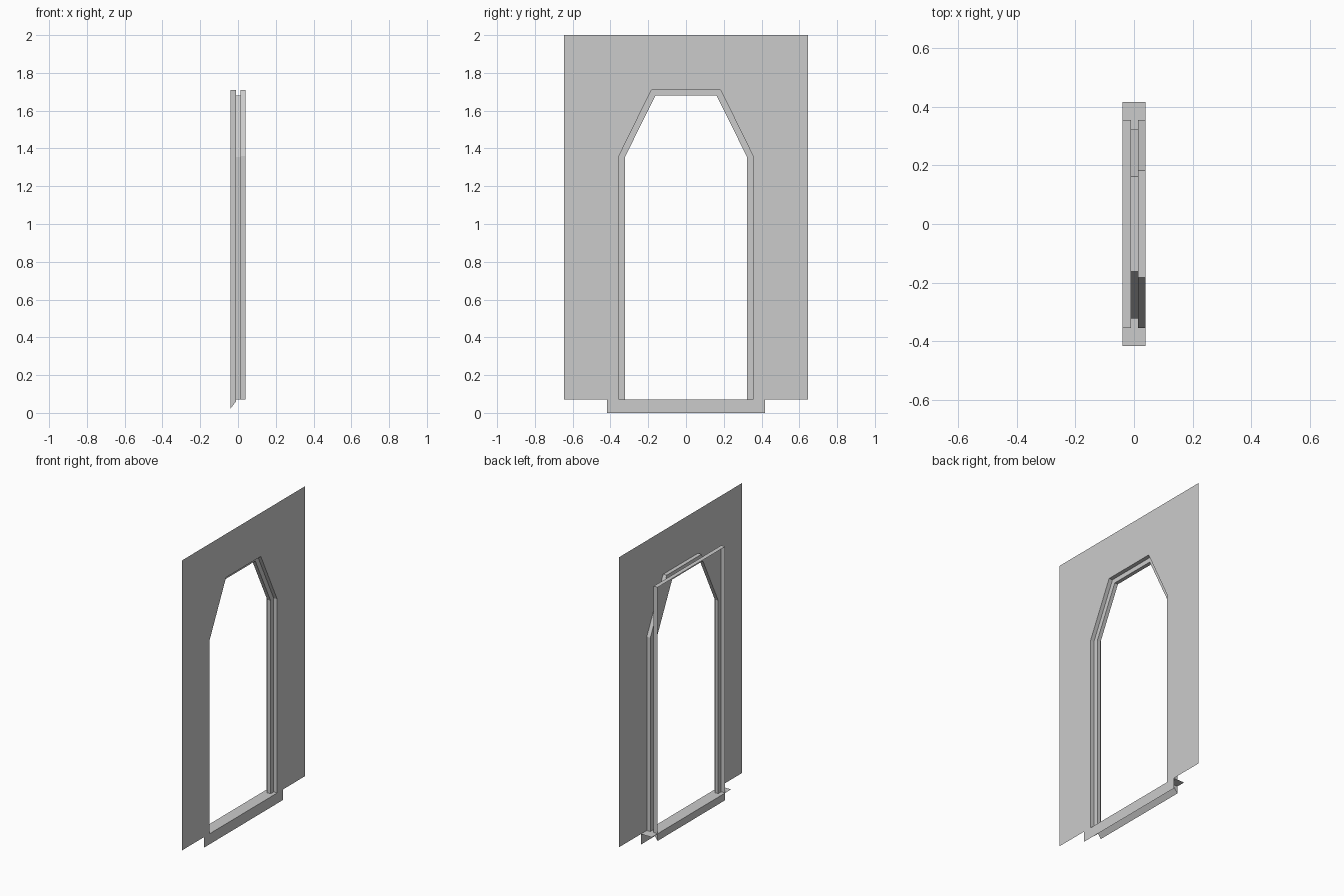
import bpy

if "Cube" in bpy.data.objects:
    bpy.data.objects.remove(bpy.data.objects["Cube"])

# Depths of the steps through the wall (x) and floor level of the opening (z)
FACE, STEP, BACK, REAR = 0.04, 0.014, -0.011, -0.04
FLOOR = 0.07

grey = bpy.data.materials.new("frame_grey")
grey.diffuse_color = (0.6, 0.6, 0.6, 1)
grey.use_nodes = True
grey.node_tree.nodes["Principled BSDF"].inputs["Base Color"].default_value = grey.diffuse_color


def make(name, verts, faces, mat=None):
    me = bpy.data.meshes.new(name)
    me.from_pydata(verts, [], faces)
    me.update()
    ob = bpy.data.objects.new(name, me)
    bpy.context.collection.objects.link(ob)
    if mat:
        me.materials.append(mat)
    return ob


def arch(x, foot, shoulder, head):
    """Mirrored six-point path: jamb foot, shoulder, head, and back down."""
    half = [(foot, FLOOR), shoulder, head]
    return [(x, -y, z) for y, z in half] + [(x, y, z) for y, z in reversed(half)]


def loft(name, paths, mat=None):
    """Quad strips joining successive arch paths."""
    n = len(paths[0])
    verts = [v for p in paths for v in p]
    faces = []
    for j in range(len(paths) - 1):
        a, b = j * n, (j + 1) * n
        faces += [(b + i, b + i + 1, a + i + 1, a + i) for i in range(n - 1)]
    return make(name, verts, faces, mat)


def outer(x):
    return arch(x, 0.355, (0.355, 1.36), (0.183, 1.71))


def inner(x):
    return arch(x, 0.323, (0.323, 1.355), (0.162, 1.68))


def rebate(x):
    return arch(x, 0.355, (0.355, 1.71), (0.162, 1.71))


trim = arch(FACE, 0.417, (0.417, 1.39), (0.222, 1.775))
wall = arch(FACE, 0.645, (0.645, 2.0), (0.222, 2.0))

# Flat wall sheet around the opening
loft("wall_panel", [wall, trim])

# Flush trim, angled reveal, door stop and square-headed rear rebate
loft("door_frame", [trim, outer(FACE), outer(STEP), inner(STEP),
                    inner(BACK), rebate(BACK), rebate(REAR)], grey)

# Threshold top plate and the kick face below it
w = 0.417
make("threshold",
     [(REAR, -w, FLOOR), (FACE, -w, FLOOR), (FACE, w, FLOOR), (REAR, w, FLOOR),
      (FACE, -w, 0), (FACE, w, 0)],
     [(0, 1, 2, 3), (1, 4, 5, 2)], grey)

# Rear nosing with sloped underside
profile = [(REAR, FLOOR), (REAR, 0.022), (BACK, 0.06), (BACK, FLOOR)]
verts = [(x, y, z) for y in (-0.355, 0.355) for x, z in profile]
make("threshold_nosing", verts,
     [(0, 1, 2, 3), (7, 6, 5, 4), (0, 4, 5, 1), (1, 5, 6, 2), (2, 6, 7, 3)], grey)
